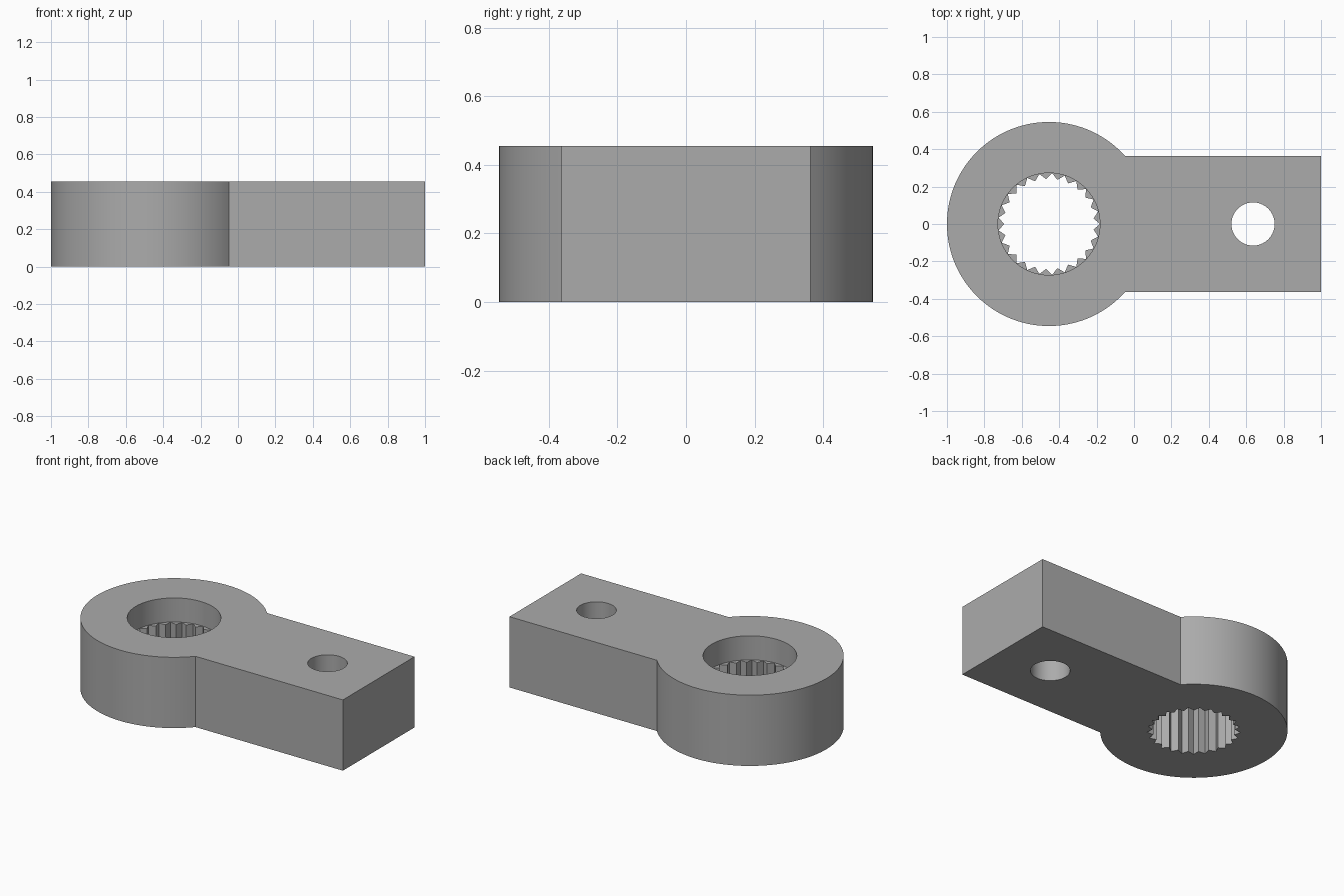
import bpy
import bmesh
from math import sin, cos, pi, asin, radians

cube = bpy.data.objects.get("Cube")
if cube:
    bpy.data.objects.remove(cube, do_unlink=True)

# Proportions in small units, scaled so the part is 2 long
U = 1 / 11
HEIGHT = 5 * U
RING_X = -5 * U
RING_R = 6 * U
BORE_R = 3 * U
ARM_HALF = 4 * U
HOLE_X = 7 * U
HOLE_R = 1.27 * U
TEETH = 25
TIP_R = 0.24
TEETH_TOP = 0.30

grey = bpy.data.materials.new("plain grey")
grey.use_nodes = True
colour = (0.41, 0.41, 0.41, 1)
grey.diffuse_color = colour
grey.node_tree.nodes["Principled BSDF"].inputs["Base Color"].default_value = colour


def prism(name, outline, z0, z1):
    """Extrude a closed outline between two heights."""
    bm = bmesh.new()
    face = bm.faces.new([bm.verts.new((x, y, z0)) for x, y in outline])
    top = bmesh.ops.extrude_face_region(bm, geom=[face])["geom"]
    moved = [v for v in top if isinstance(v, bmesh.types.BMVert)]
    bmesh.ops.translate(bm, verts=moved, vec=(0, 0, z1 - z0))
    bmesh.ops.recalc_face_normals(bm, faces=bm.faces)
    mesh = bpy.data.meshes.new(name)
    bm.to_mesh(mesh)
    bm.free()
    mesh.materials.append(grey)
    obj = bpy.data.objects.new(name, mesh)
    bpy.context.collection.objects.link(obj)
    return obj


def circle(cx, r, n):
    return [(cx + r * cos(2 * pi * i / n), r * sin(2 * pi * i / n)) for i in range(n)]


# Lever body: round head running into a straight arm
start = asin(ARM_HALF / RING_R)
steps = 96
outline = [(1, -ARM_HALF), (1, ARM_HALF)]
for i in range(steps + 1):
    a = start + (2 * pi - 2 * start) * i / steps
    outline.append((RING_X + RING_R * cos(a), RING_R * sin(a)))
body = prism("lever_body", outline, 0, HEIGHT)

# Splined socket outline: one tooth points away from the arm
star = []
for i in range(2 * TEETH):
    a = pi + pi * i / TEETH
    r = BORE_R - 0.0008 if i % 2 else TIP_R
    star.append((RING_X + r * cos(a), r * sin(a)))

# Cutters: screw hole, plain upper bore, toothed lower bore
cutters = [
    prism("screw_hole_cutter", circle(HOLE_X, HOLE_R, 64), -0.1, HEIGHT + 0.1),
    prism("bore_cutter", circle(RING_X, BORE_R, 100), TEETH_TOP, HEIGHT + 0.1),
    prism("spline_cutter", star, -0.1, HEIGHT + 0.05),
]
bpy.ops.object.select_all(action="DESELECT")
body.select_set(True)
bpy.context.view_layer.objects.active = body
for cutter in cutters:
    cutter.hide_render = True
    mod = body.modifiers.new(cutter.name, "BOOLEAN")
    mod.operation = "DIFFERENCE"
    mod.solver = "EXACT"
    mod.object = cutter
    bpy.ops.object.modifier_apply(modifier=mod.name)
    bpy.data.objects.remove(cutter, do_unlink=True)

bpy.ops.object.shade_smooth_by_angle(angle=radians(25))
